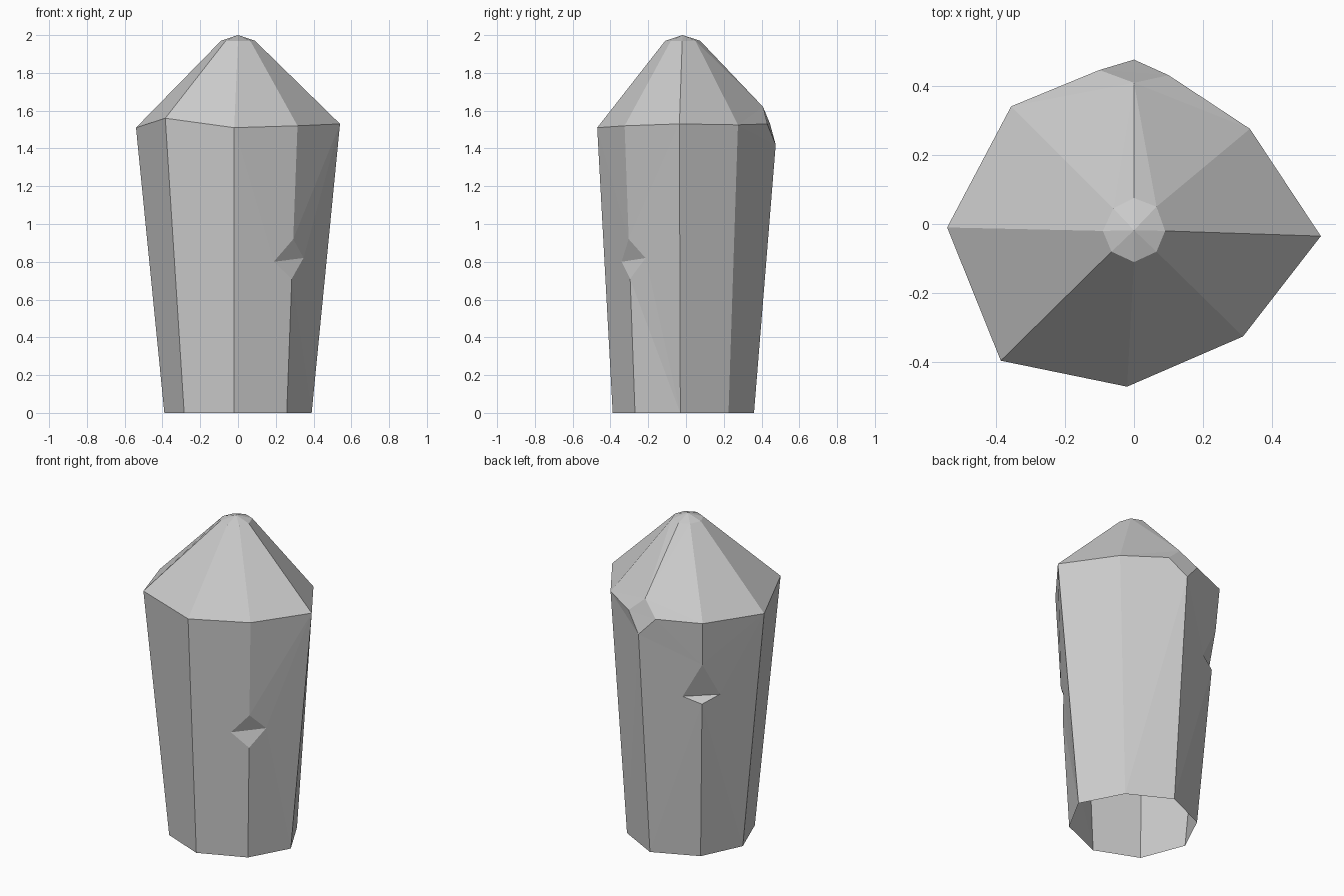
import bpy
import bmesh
from mathutils import Vector

if "Cube" in bpy.data.objects:
    bpy.data.objects.remove(bpy.data.objects["Cube"])

# Eight slightly uneven columns: foot outline, shoulder outline, tip outline
foot = [(.39, -.03, 0), (.255, .225, 0), (0, .36, 0), (-.27, .24, 0),
        (-.39, -.01, 0), (-.285, -.28, 0), (-.02, -.388, 0), (.258, -.27, 0)]
shoulder = [(.54, -.035, 1.53), (.335, .275, 1.525), None, (-.355, .34, 1.53),
            (-.54, -.01, 1.51), (-.385, -.395, 1.56), (-.02, -.47, 1.51), (.315, -.325, 1.52)]
tip = [(.09, -.02), (.065, .05), (0, .075), (-.06, .045),
       (-.09, -.02), (-.065, -.08), (0, -.11), (.065, -.08)]
foot = [Vector(p) for p in foot]
shoulder = [Vector(p or (0, .475, 1.42)) for p in shoulder]
tip = [Vector((x, y, 1.97)) for x, y in tip]

bm = bmesh.new()
new = bm.verts.new


def on_edge(k, z):
    return foot[k % 8].lerp(shoulder[k % 8], z / shoulder[k % 8].z)


def notch(k, top, bottom, z_prev, z_next, t=.32):
    """Bite out of column k: bottom, top and the two corners on adjoining walls."""
    b, u = new(on_edge(k, bottom)), new(on_edge(k, top))
    p = new(on_edge(k, z_prev).lerp(on_edge(k - 1, z_prev), t))
    n = new(on_edge(k, z_next).lerp(on_edge(k + 1, z_next), t))
    bm.faces.new((b, n, p))
    bm.faces.new((p, n, u))
    return b, p, n, u


F, S, T = ([new(p) for p in ring] for ring in (foot, shoulder, tip))
notches = {7: notch(7, .92, .71, .80, .82), 3: notch(3, 1.26, 1.0, 1.04, 1.04)}

# Broken shoulder corner at the back
c_prev, c_next = new((.10, .43, 1.53)), new((-.10, .445, 1.53))
c_top = new((0, .408, 1.62))
bm.faces.new((S[2], c_prev, c_next))
bm.faces.new((c_prev, c_top, c_next))


def column(k, after):
    """Wall points upward and roof points upward along one side of column k."""
    wall, roof = [F[k]], [S[k], T[k]]
    if k in notches:
        b, p, n, u = notches[k]
        wall += [b, n if after else p, u]
    wall.append(S[k])
    if k == 2:
        c = c_next if after else c_prev
        wall.append(c)
        roof = [c, c_top, T[k]]
    return wall, roof


# Walls, sloping roof and shallow cap; the foot stays open
apex = new((0, -.018, 2))
for k in range(8):
    j = (k + 1) % 8
    wall_a, roof_a = column(k, True)
    wall_b, roof_b = column(j, False)
    bm.faces.new(wall_b + wall_a[::-1])
    bm.faces.new(roof_b + roof_a[::-1])
    bm.faces.new((T[k], T[j], apex))

bmesh.ops.recalc_face_normals(bm, faces=bm.faces)
if sum(f.normal.dot(f.calc_center_median() - Vector((0, 0, 1))) for f in bm.faces) < 0:
    bmesh.ops.reverse_faces(bm, faces=bm.faces)
bmesh.ops.triangulate(bm, faces=[f for f in bm.faces if len(f.verts) > 4])

mesh = bpy.data.meshes.new("stone_post")
bm.to_mesh(mesh)
bm.free()
bpy.context.collection.objects.link(bpy.data.objects.new("stone_post", mesh))
